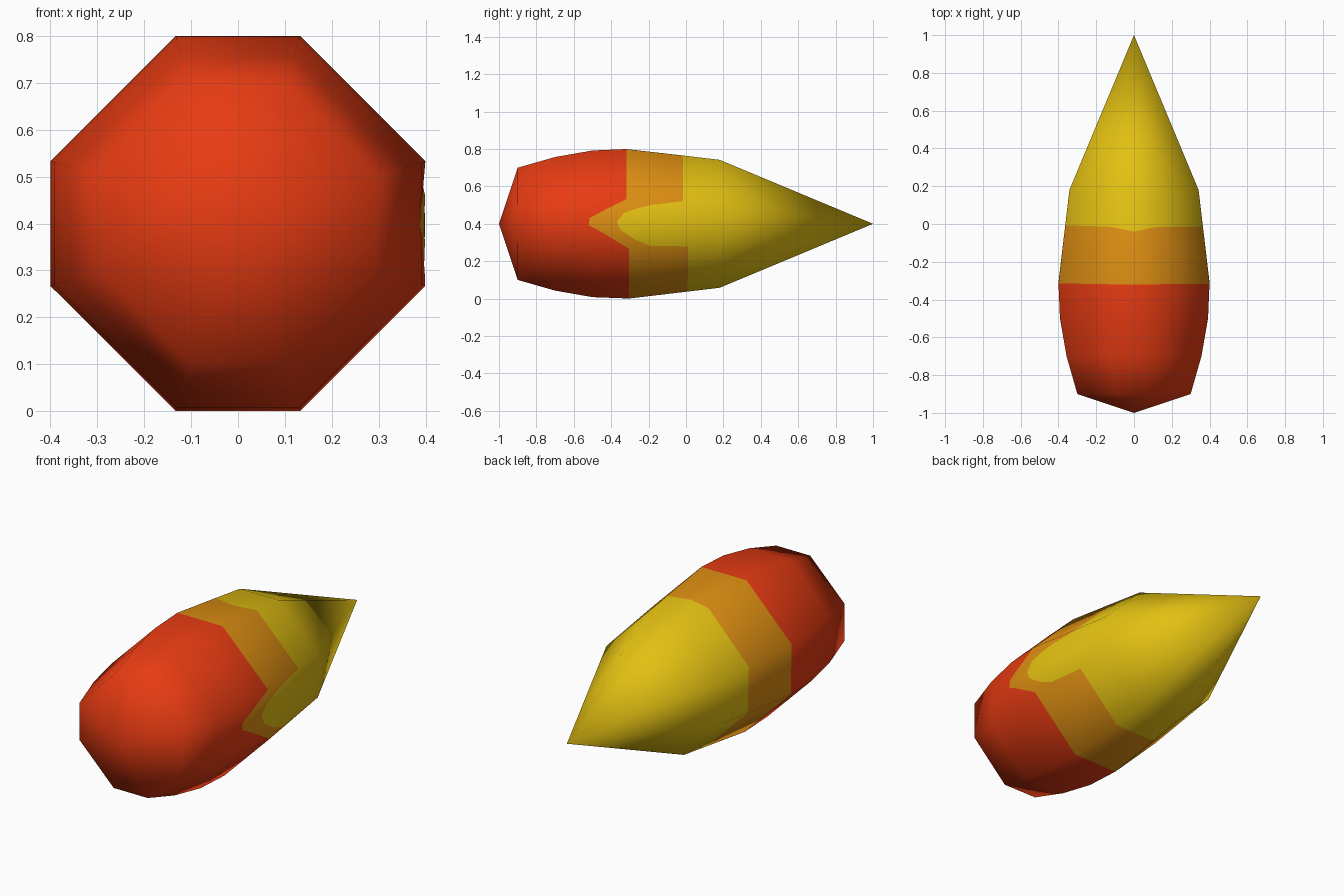
import bpy
from mathutils import Vector

if "Cube" in bpy.data.objects:
    bpy.data.objects.remove(bpy.data.objects["Cube"])

# Long profile of the body: (y, half width)
PROFILE = [(-1, 0), (-0.9, 0.3), (-0.7, 0.357), (-0.5, 0.392), (-0.31, 0.4), (0.18, 0.342), (1, 0)]
CENTRE = 0.4


def lerp_table(table, v):
    for (v0, r0), (v1, r1) in zip(table, table[1:]):
        if v <= v1:
            return r0 + (r1 - r0) * (v - v0) / (v1 - v0)
    return table[-1][1]


# Slope of the smooth shading at each profile point: (y, normal y) and (y, normal radial)
segs = [Vector((-(r1 - r0), y1 - y0)).normalized() for (y0, r0), (y1, r1) in zip(PROFILE, PROFILE[1:])]
slopes = [Vector((-1, 0))] + [(a + b).normalized() for a, b in zip(segs, segs[1:])] + [Vector((1, 0))]
NORMAL_Y = [(p[0], s.x) for p, s in zip(PROFILE, slopes)]
NORMAL_R = [(p[0], s.y) for p, s in zip(PROFILE, slopes)]

# Colour borders of the tongue on the right side: (height, y)
ORANGE_START = [(-0.333, -0.305), (-0.22, -0.38), (-0.1, -0.46), (-0.02, -0.52),
                (0.08, -0.515), (0.22, -0.41), (0.333, -0.318)]
YELLOW_START = [(-0.333, 0.01), (-0.305, -0.19), (-0.22, -0.27), (-0.08, -0.35), (0.03, -0.37),
                (0.15, -0.33), (0.22, -0.25), (0.26, -0.19), (0.333, -0.015)]

# Cross-section: unit octagon, with extra points along the right side and the top
K = 1 / 3
C, S = 0.924, 0.383
section = []   # x, z, normal x, normal z, orange start, yellow start
heights = sorted({round(h, 3) for h, _ in ORANGE_START + YELLOW_START})
for h in heights:
    h = max(-K, min(K, h))
    section.append((1, h, C, S * h / K, lerp_table(ORANGE_START, h), lerp_table(YELLOW_START, h)))
for x, z, nx, nz in [(K, 1, S, C), (0, 1, 0, C), (-K, 1, -S, C), (-1, K, -C, S),
                     (-1, -K, -C, -S), (-K, -1, -S, -C), (0, -1, 0, -C), (K, -1, S, -C)]:
    dip = 0.025 if (x == 0 and z > 0) else 0
    section.append((x, z, nx, nz, -0.312 - 0.007 * z, -0.003 - 0.012 * z - dip))

# Body: rings of points, with the colour borders running along real edges
verts, normals, faces, mats = [], [], [], []
n = len(section)


def add_point(x, z, nx, nz, y):
    r = lerp_table(PROFILE, y)
    verts.append((x * r, y, CENTRE + z * r))
    nr, ny = lerp_table(NORMAL_R, y), lerp_table(NORMAL_Y, y)
    normals.append(Vector((nx * nr, ny, nz * nr)).normalized())


for ring in range(7):
    for x, z, nx, nz, a, b in section:
        y = (-0.9, -0.7, min(-0.5, a - 0.02), a, b, max(-0.3, b + 0.06), 0.18)[ring]
        add_point(x, z, nx, nz, y)
for ring in range(6):
    for i in range(n):
        j = (i + 1) % n
        faces.append((ring * n + i, ring * n + j, ring * n + n + j, ring * n + n + i))
        mats.append(0 if ring < 3 else 1 if ring == 3 else 2)

# Front and back tips
front = len(verts)
verts += [(0, -1, CENTRE), (0, 1, CENTRE)]
normals += [Vector((0, -1, 0)), Vector((0, 1, 0))]
for i in range(n):
    j = (i + 1) % n
    faces.append((front, j, i))
    mats.append(0)
    faces.append((front + 1, 6 * n + i, 6 * n + j))
    mats.append(2)

mesh = bpy.data.meshes.new("pointed_body")
# the section runs anticlockwise seen from the front, so flip for outward faces
mesh.from_pydata(verts, [], faces)
f = mesh.polygons[0]
if f.normal.dot(f.center - Vector((0, f.center.y, CENTRE))) < 0:
    mesh.flip_normals()
for name, colour in [("red", (0.80, 0.044, 0.006, 1)), ("orange", (0.72, 0.27, 0.006, 1)),
                     ("yellow", (0.77, 0.53, 0.006, 1))]:
    mat = bpy.data.materials.new(name)
    mat.diffuse_color = colour
    mat.use_nodes = True
    mat.node_tree.nodes["Principled BSDF"].inputs["Base Color"].default_value = mat.diffuse_color
    mesh.materials.append(mat)
for poly, m in zip(mesh.polygons, mats):
    poly.material_index = m
    poly.use_smooth = True
mesh.update()
mesh.normals_split_custom_set_from_vertices(normals)

body = bpy.data.objects.new("pointed_body", mesh)
bpy.context.collection.objects.link(body)
